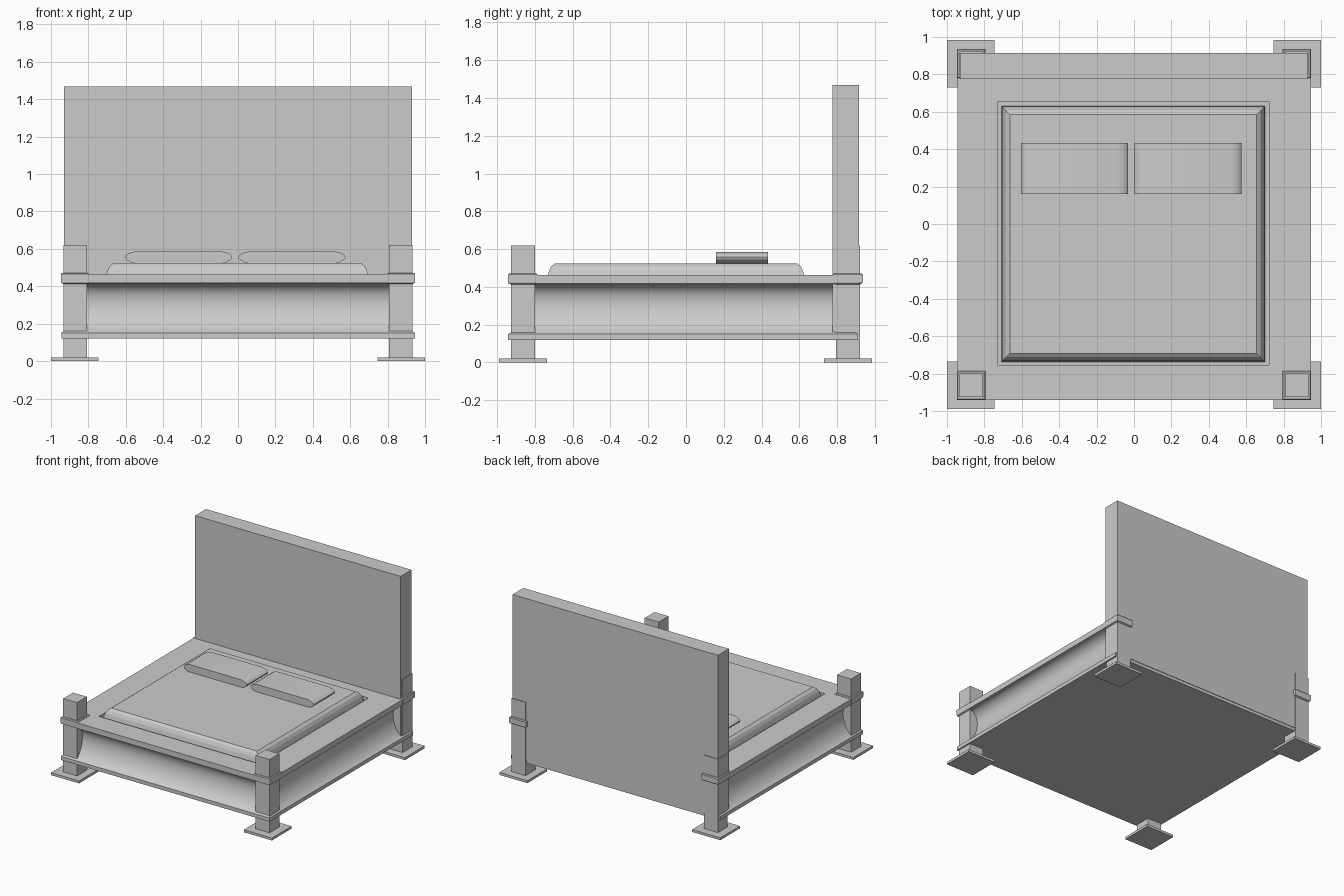
import bpy, bmesh, math
from mathutils import Vector
from mathutils.geometry import interpolate_bezier

if "Cube" in bpy.data.objects:
    bpy.data.objects.remove(bpy.data.objects["Cube"])


def finish(name, bm, smooth=None):
    bmesh.ops.recalc_face_normals(bm, faces=bm.faces[:])
    me = bpy.data.meshes.new(name)
    bm.to_mesh(me)
    bm.free()
    ob = bpy.data.objects.new(name, me)
    bpy.context.collection.objects.link(ob)
    if smooth:
        bpy.ops.object.select_all(action='DESELECT')
        ob.select_set(True)
        bpy.context.view_layer.objects.active = ob
        bpy.ops.object.shade_smooth_by_angle(angle=math.radians(smooth))
    return ob


def ring_loft(name, rings, smooth=None):
    """Stack of rectangles (x0, x1, y0, y1, z), joined and capped."""
    bm = bmesh.new()
    loops = [[bm.verts.new(p) for p in ((a, c, z), (b, c, z), (b, d, z), (a, d, z))]
             for a, b, c, d, z in rings]
    for lo, hi in zip(loops, loops[1:]):
        for i in range(4):
            j = (i + 1) % 4
            bm.faces.new((lo[i], lo[j], hi[j], hi[i]))
    bm.faces.new(loops[0][::-1])
    bm.faces.new(loops[-1])
    return finish(name, bm, smooth)


def box(name, x0, x1, y0, y1, z0, z1):
    return ring_loft(name, [(x0, x1, y0, y1, z0), (x0, x1, y0, y1, z1)])


def inset_rings(x0, x1, y0, y1, profile):
    return [(x0 + i, x1 - i, y0 + i, y1 - i, z) for i, z in profile]


# Bed frame: coved sides, with a sunken tray for the mattress
cove = [(p[0], p[1]) for p in interpolate_bezier(
    Vector((0, 0.15)), Vector((0.09, 0.20)), Vector((0.13, 0.405)), Vector((0, 0.418)), 18)]
frame = inset_rings(-0.945, 0.945, -0.941, 0.911, [(0, 0.12)] + cove + [(0, 0.463)])
tray = (-0.73, 0.723, -0.755, 0.655)
frame += [tray + (0.463,), tray + (0.40,)]
ring_loft("bed_frame", frame, 32)

# Mattress with softened top edge
ring_loft("mattress", inset_rings(-0.709, 0.701, -0.737, 0.631, [
    (0, 0.40), (0.004, 0.455), (0.012, 0.485), (0.025, 0.51), (0.045, 0.525)]))

# Headboard panel
box("headboard", -0.93, 0.93, 0.775, 0.915, 0.145, 1.468)

# Corner posts, their collars and foot plates
for sx, side in ((-1, "left"), (1, "right")):
    for y, end in ((-0.863, "front"), (0.858, "back")):
        x = sx * 0.871
        tag = f"{end}_{side}"
        box("post_" + tag, x - 0.063, x + 0.063, y - 0.063, y + 0.063, 0.015, 0.62)
        ring_loft("collar_" + tag, inset_rings(
            x - 0.076, x + 0.076, y - 0.078, y + 0.078,
            [(0.015, 0.412), (0.004, 0.418), (0, 0.427), (0, 0.466), (0.006, 0.472)]))
        box("foot_" + tag, x + sx * 0.002 - 0.127, x + sx * 0.002 + 0.127,
            y - 0.127, y + 0.127, 0, 0.02)

# Pillows: rounded cross-section extruded front to back
end = [(0.06, 0.524), (0.035, 0.528), (0.015, 0.538), (0.003, 0.549),
       (0.001, 0.558), (0.008, 0.568), (0.025, 0.578), (0.055, 0.586)]
for name, x0 in (("pillow_left", -0.605), ("pillow_right", 0.001)):
    w = 0.575
    outline = [(x0 + x, z) for x, z in end] + [(x0 + w - x, z) for x, z in end[::-1]]
    bm = bmesh.new()
    face = bm.faces.new([bm.verts.new((x, 0.16, z)) for x, z in outline])
    ext = bmesh.ops.extrude_face_region(bm, geom=[face], use_keep_orig=True)
    bmesh.ops.translate(bm, vec=(0, 0.273, 0),
                        verts=[v for v in ext["geom"] if isinstance(v, bmesh.types.BMVert)])
    finish(name, bm, 40)
